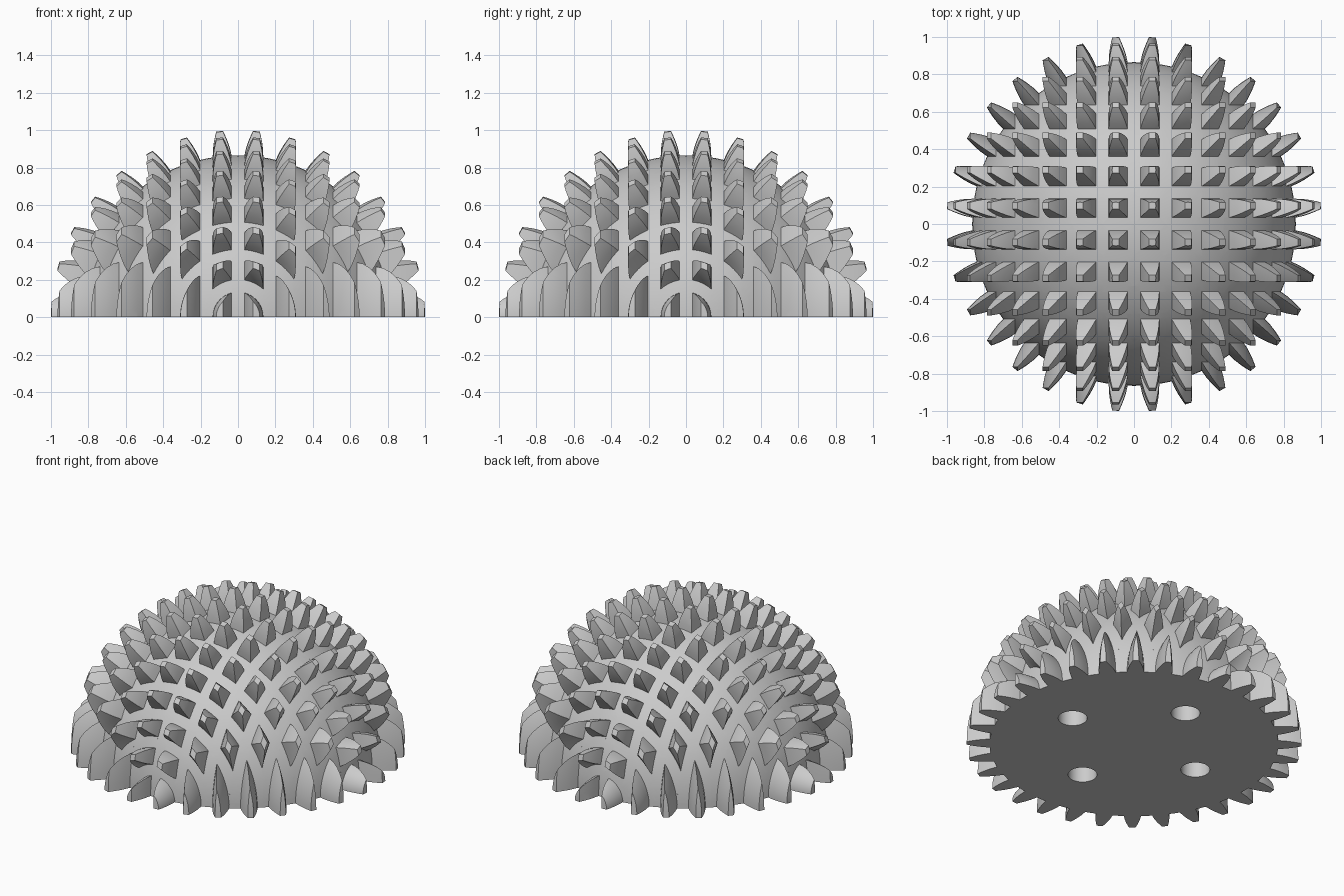
import bpy
import bmesh
import math

TEETH = 32                    # teeth around the full circle
ROOT = 0.865                  # radius of the groove floors
STEP = 2 * math.pi / TEETH
# one tooth flank, root to tip: (radius, half width)
FLANK = [(ROOT, 0.051), (0.905, 0.046), (0.945, 0.037), (0.978, 0.027), (1.003, 0.018)]
HOLE_OFFSET, HOLE_RADIUS, HOLE_DEPTH = 0.48, 0.087, 0.2

cube = bpy.data.objects.get("Cube")
if cube:
    bpy.data.objects.remove(cube, do_unlink=True)

grey = bpy.data.materials.new("light_grey")
grey.use_nodes = True
grey.diffuse_color = (0.6, 0.6, 0.6, 1)
grey.node_tree.nodes["Principled BSDF"].inputs["Base Color"].default_value = (0.6, 0.6, 0.6, 1)


def add_object(name, bm):
    bmesh.ops.recalc_face_normals(bm, faces=bm.faces)
    mesh = bpy.data.meshes.new(name)
    bm.to_mesh(mesh)
    bm.free()
    mesh.materials.append(grey)
    obj = bpy.data.objects.new(name, mesh)
    bpy.context.collection.objects.link(obj)
    return obj


def gear_profile():
    """Half a gear outline as (angle, radius), from pole to pole."""
    points = [(0, ROOT)]
    for k in range(TEETH // 2):
        centre = (k + 0.5) * STEP
        points += [(centre - w / r, r) for r, w in FLANK]
        points += [(centre + w / r, r) for r, w in reversed(FLANK)]
        points.append(((k + 1) * STEP, ROOT))
    return points


def ridged_ball(name, along_y):
    """Gear outline turned about the x or y axis."""
    bm = bmesh.new()
    verts = []
    for angle, r in gear_profile():
        a, b = r * math.cos(angle), r * math.sin(angle)
        verts.append(bm.verts.new((b, a, 0) if along_y else (a, b, 0)))
    edges = [bm.edges.new(pair) for pair in zip(verts, verts[1:])]
    bmesh.ops.spin(bm, geom=verts + edges, cent=(0, 0, 0),
                   axis=(0, 1, 0) if along_y else (1, 0, 0),
                   angle=2 * math.pi, steps=128, use_merge=False)
    bmesh.ops.remove_doubles(bm, verts=bm.verts, dist=0.0001)
    return add_object(name, bm)


def base_cutter():
    """Block below the ground."""
    bm = bmesh.new()
    bmesh.ops.create_cube(bm, size=3)
    bmesh.ops.translate(bm, verts=bm.verts, vec=(0, 0, -1.5))
    return add_object("base_cutter", bm)


def hole_cutter():
    """Four round sockets in the underside."""
    bm = bmesh.new()
    for k in range(4):
        a = k * math.pi / 2
        made = bmesh.ops.create_cone(bm, cap_ends=True, segments=48, radius1=HOLE_RADIUS,
                                     radius2=HOLE_RADIUS, depth=2 * HOLE_DEPTH)
        bmesh.ops.translate(bm, verts=made["verts"],
                            vec=(HOLE_OFFSET * math.cos(a), HOLE_OFFSET * math.sin(a), 0))
    return add_object("hole_cutter", bm)


def combine(target, cutter, operation):
    cutter.hide_render = True
    mod = target.modifiers.new(cutter.name, "BOOLEAN")
    mod.operation = operation
    mod.solver = "MANIFOLD"
    mod.object = cutter
    bpy.context.view_layer.objects.active = target
    bpy.ops.object.modifier_apply(modifier=mod.name)
    bpy.data.objects.remove(cutter, do_unlink=True)


# spiked dome: two crossed ridged balls, cut flat and drilled underneath
dome = ridged_ball("spiked_dome", False)
combine(dome, ridged_ball("cross_ridges", True), "INTERSECT")
combine(dome, base_cutter(), "DIFFERENCE")
combine(dome, hole_cutter(), "DIFFERENCE")

# smooth curves with crisp ridge edges
bpy.ops.object.select_all(action="DESELECT")
dome.select_set(True)
bpy.context.view_layer.objects.active = dome
bpy.ops.object.shade_smooth_by_angle(angle=math.radians(25))
